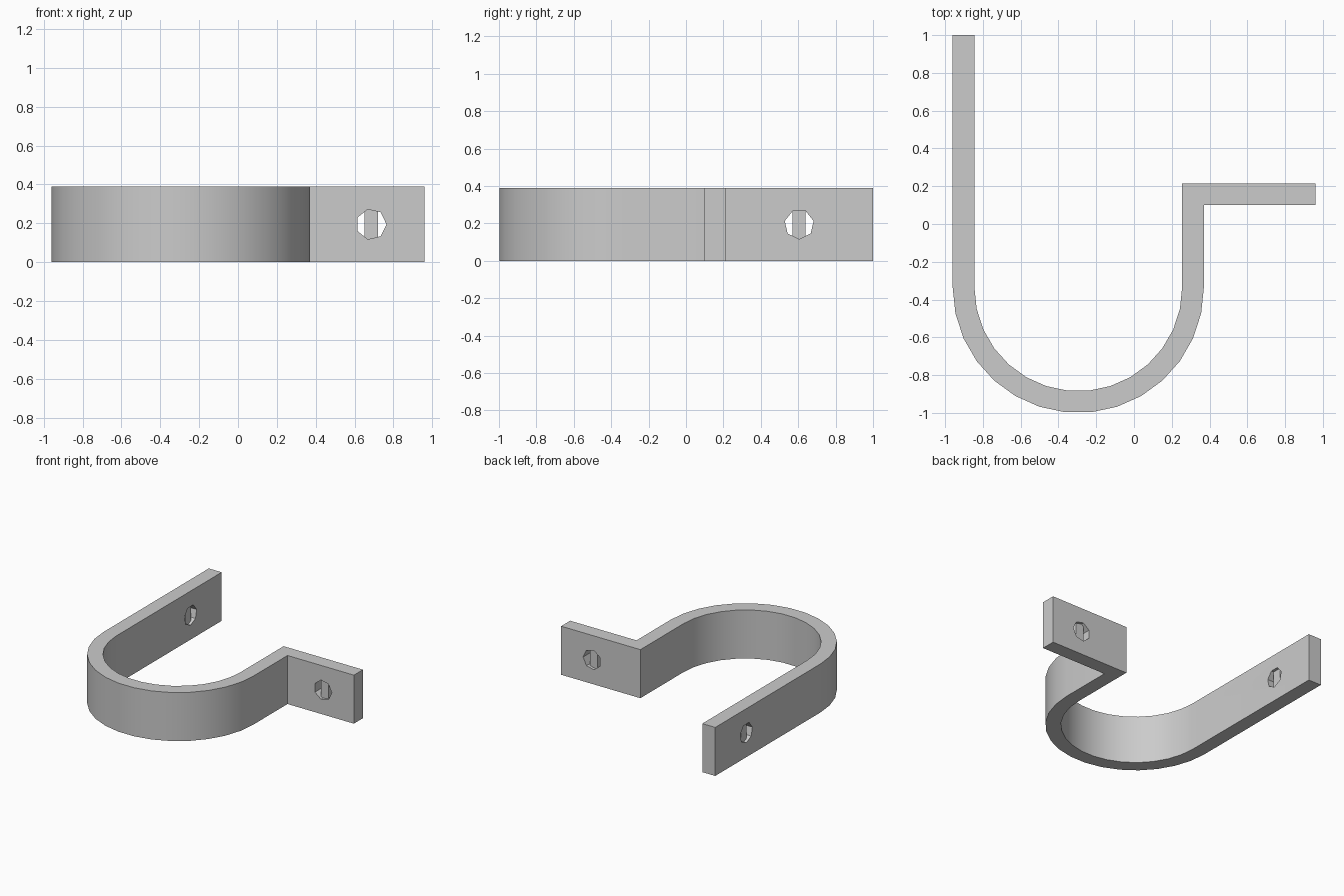
import bpy, bmesh, math
from mathutils import Matrix

if "Cube" in bpy.data.objects:
    bpy.data.objects.remove(bpy.data.objects["Cube"], do_unlink=True)

HEIGHT, THICK = 0.39, 0.115
MID = HEIGHT / 2
BEND_X, BEND_Y, OUTER = -0.295, -0.335, 0.665
INNER = OUTER - THICK
HOLE_R, SIDES = 0.079, 7

grey = bpy.data.materials.new("plain grey")
colour = (0.6, 0.6, 0.6, 1)
grey.use_nodes = True
grey.diffuse_color = colour
grey.node_tree.nodes["Principled BSDF"].inputs["Base Color"].default_value = colour


def make_object(name, bm):
    bmesh.ops.recalc_face_normals(bm, faces=bm.faces)
    mesh = bpy.data.meshes.new(name)
    bm.to_mesh(mesh)
    bm.free()
    mesh.materials.append(grey)
    obj = bpy.data.objects.new(name, mesh)
    bpy.context.collection.objects.link(obj)
    return obj


def arc(radius, steps=15):
    """Half circle from the right leg round to the left leg."""
    angles = [-math.pi * i / steps for i in range(steps + 1)]
    return [(BEND_X + radius * math.cos(a), BEND_Y + radius * math.sin(a))
            for a in angles]


# Strap: bent strip profile, extruded upward
tip, back = 0.96, 0.215
front = back - THICK
left, right = BEND_X - OUTER, BEND_X + OUTER
profile = [(tip, back), (tip, front), (right, front)]
profile += arc(OUTER)
profile += [(left, 1), (left + THICK, 1)]
profile += arc(INNER)[::-1]
profile += [(right - THICK, back)]

bm = bmesh.new()
base = bm.faces.new([bm.verts.new((x, y, 0)) for x, y in profile])
top = bmesh.ops.extrude_face_region(bm, geom=[base])["geom"]
bmesh.ops.translate(bm, vec=(0, 0, HEIGHT),
                    verts=[v for v in top if isinstance(v, bmesh.types.BMVert)])
strap = make_object("strap", bm)


# Bolt holes: seven-sided cutters, each with an upright bar in the middle
def bolt_hole(name, x, y, axis, vertex_spin):
    matrix = (Matrix.Translation((x, y, MID)) @ Matrix.Rotation(math.pi / 2, 4, axis)
              @ Matrix.Rotation(vertex_spin, 4, "Z"))
    cut = bmesh.new()
    bmesh.ops.create_cone(cut, cap_ends=True, segments=SIDES, radius1=HOLE_R,
                          radius2=HOLE_R, depth=THICK * 2, matrix=matrix)
    # Aim one corner: sideways on the flange, downward on the long arm
    cutter = make_object(name + "_cutter", cut)
    cutter.hide_render = True
    cutter.hide_viewport = True
    mod = strap.modifiers.new(name, "BOOLEAN")
    mod.operation = "DIFFERENCE"
    mod.solver = "EXACT"
    mod.object = cutter

    bar = bmesh.new()
    bmesh.ops.create_cube(bar, size=1, matrix=Matrix.Translation((x, y, MID))
                          @ Matrix.Diagonal((0.07, 0.07, HOLE_R * 2, 1)))
    make_object(name + "_bar", bar)


bolt_hole("flange_hole", 0.685, (front + back) / 2, "X", -math.pi / 2)
bolt_hole("arm_hole", left + THICK / 2, 0.605, "Y", -math.pi / 2)

# Smooth bend with sharp strip edges
bpy.ops.object.select_all(action="DESELECT")
strap.select_set(True)
bpy.context.view_layer.objects.active = strap
for mod in list(strap.modifiers):
    bpy.ops.object.modifier_apply(modifier=mod.name)
bpy.ops.object.shade_smooth_by_angle(angle=math.radians(30))
